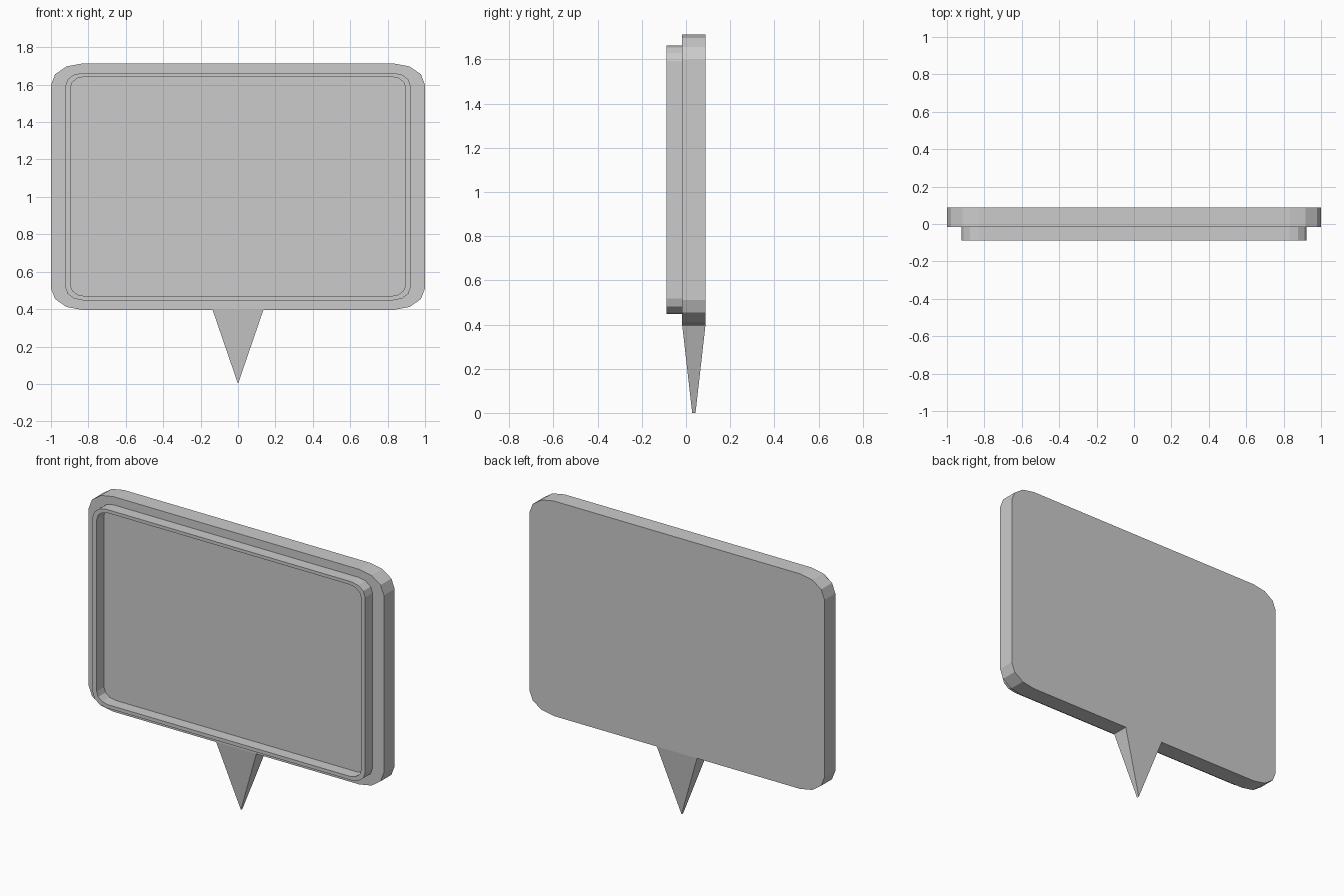
import bpy, bmesh
from math import sin, cos, pi

if "Cube" in bpy.data.objects:
    bpy.data.objects.remove(bpy.data.objects["Cube"])

PLATE_FRONT, PLATE_BACK, RIM_FRONT = -0.017, 0.088, -0.088
PLATE_BOTTOM, PLATE_TOP = 0.396, 1.713


def outline(hx, z0, z1, rx, rz, segs=3):
    """Rectangle in XZ with faceted elliptical corners."""
    pts = []
    corners = [(hx - rx, z1 - rz), (rx - hx, z1 - rz),
               (rx - hx, z0 + rz), (hx - rx, z0 + rz)]
    for q, (cx, cz) in enumerate(corners):
        for i in range(segs + 1):
            a = (q + i / segs) * pi / 2
            pts.append((cx + rx * cos(a), cz + rz * sin(a)))
    return pts


def ring(bm, pts, y):
    return [bm.verts.new((x, y, z)) for x, z in pts]


def bridge(bm, a, b):
    for i in range(len(a)):
        j = (i + 1) % len(a)
        bm.faces.new((a[i], a[j], b[j], b[i]))


def finish(bm, name):
    bmesh.ops.recalc_face_normals(bm, faces=bm.faces)
    mesh = bpy.data.meshes.new(name)
    bm.to_mesh(mesh)
    bm.free()
    ob = bpy.data.objects.new(name, mesh)
    bpy.context.collection.objects.link(ob)
    return ob


# Sign board
bm = bmesh.new()
shape = outline(1.0, PLATE_BOTTOM, PLATE_TOP, 0.166, 0.115)
front, back = ring(bm, shape, PLATE_FRONT), ring(bm, shape, PLATE_BACK)
bridge(bm, front, back)
bm.faces.new(front)
bm.faces.new(back)
finish(bm, "sign_board")

# Raised thin frame on the front, open in the middle
bm = bmesh.new()
outer = outline(0.923, 0.447, 1.663, 0.092, 0.07)
inner = outline(0.896, 0.469, 1.643, 0.078, 0.06)
rings = [ring(bm, outer, PLATE_FRONT), ring(bm, outer, RIM_FRONT),
         ring(bm, inner, RIM_FRONT), ring(bm, inner, PLATE_FRONT)]
for a, b in zip(rings, rings[1:]):
    bridge(bm, a, b)
finish(bm, "raised_frame")

# Pointer below the board: tapers to a short edge along y
bm = bmesh.new()
top = [bm.verts.new((x, y, PLATE_BOTTOM)) for x, y in
       ((-0.136, PLATE_FRONT), (0.136, PLATE_FRONT),
        (0.136, PLATE_BACK), (-0.136, PLATE_BACK))]
tip_f = bm.verts.new((0, 0.028, 0))
tip_b = bm.verts.new((0, 0.043, 0))
bm.faces.new((top[0], top[1], tip_f))
bm.faces.new((top[2], top[3], tip_b))
bm.faces.new((top[1], top[2], tip_b, tip_f))
bm.faces.new((top[3], top[0], tip_f, tip_b))
bm.faces.new(top)
finish(bm, "pointer")
